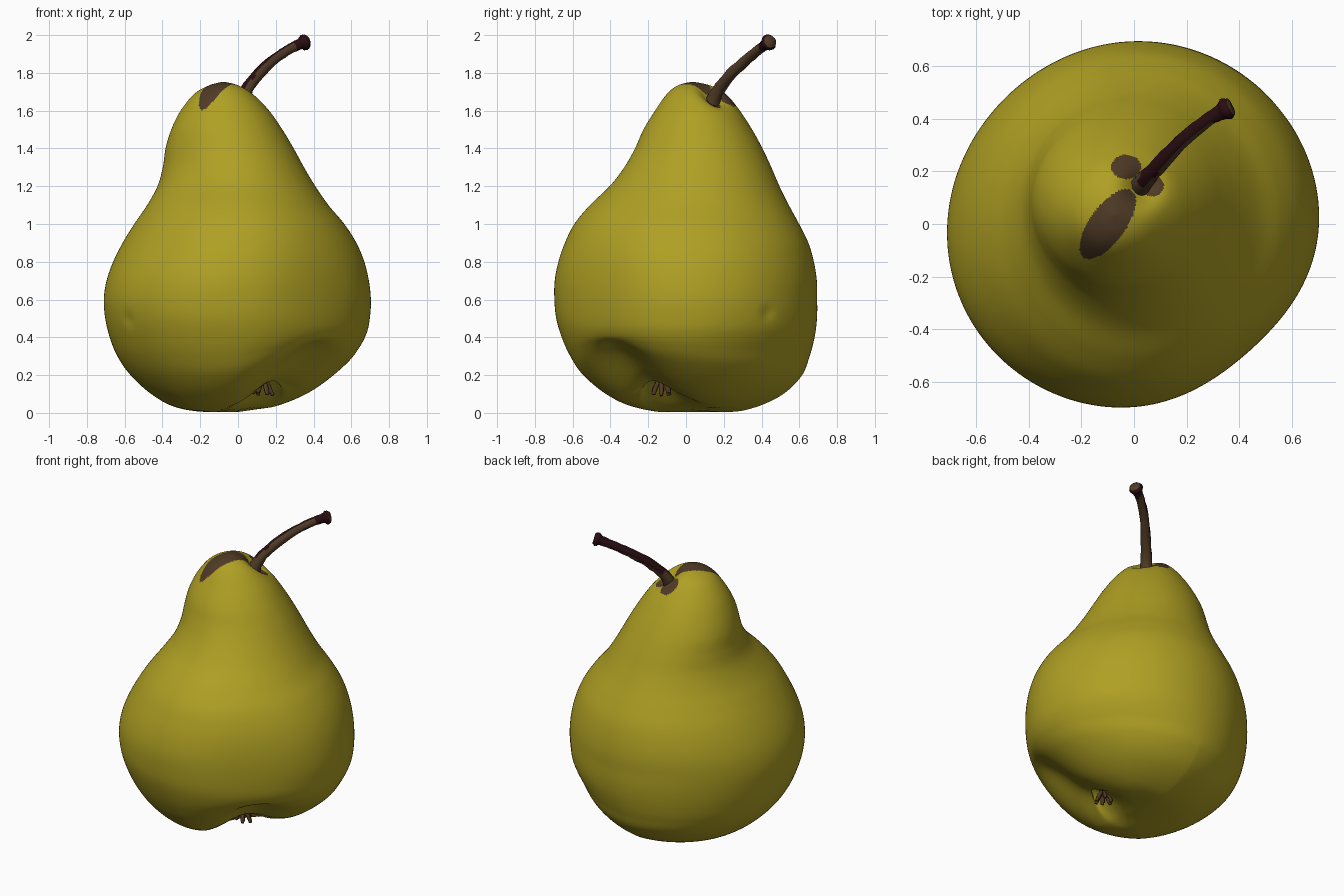
import bpy, bmesh, math, random
from mathutils import Vector

if "Cube" in bpy.data.objects:
    bpy.data.objects.remove(bpy.data.objects["Cube"])

random.seed(4)


def material(name, rgb):
    m = bpy.data.materials.new(name)
    m.diffuse_color = (*rgb, 1)
    m.use_nodes = True
    m.node_tree.nodes["Principled BSDF"].inputs["Base Color"].default_value = m.diffuse_color
    return m


GREEN = material("pear_green", (0.43, 0.35, 0.017))
BROWN = material("russet_brown", (0.08, 0.043, 0.019))
DARK = material("dark_maroon", (0.022, 0.004, 0.006))


def spline(rows, steps):
    """Catmull-Rom interpolation of rows of numbers."""
    out, n = [], len(rows)
    for i in range(n - 1):
        a, b, c, d = (rows[min(max(i + k, 0), n - 1)] for k in (-1, 0, 1, 2))
        for j in range(steps):
            t = j / steps
            out.append([0.5 * (2 * q + (r - p) * t + (2 * p - 5 * q + 4 * r - s) * t * t
                               + (3 * q - p - 3 * r + s) * t ** 3)
                        for p, q, r, s in zip(a, b, c, d)])
    out.append(list(rows[-1]))
    return out


def loft(name, rings, mats, rule):
    """Skin closed rings, cap both ends, choose material index by rule(face)."""
    bm = bmesh.new()
    vs = [[bm.verts.new(p) for p in ring] for ring in rings]
    n = len(vs[0])
    for a, b in zip(vs, vs[1:]):
        for i in range(n):
            k = (i + 1) % n
            bm.faces.new((a[i], a[k], b[k], b[i]))
    bm.faces.new(vs[0][::-1])
    bm.faces.new(vs[-1])
    bmesh.ops.recalc_face_normals(bm, faces=bm.faces)
    bm.normal_update()
    for f in bm.faces:
        f.smooth = True
        f.material_index = rule(f)
    me = bpy.data.meshes.new(name)
    bm.to_mesh(me)
    bm.free()
    for m in mats:
        me.materials.append(m)
    ob = bpy.data.objects.new(name, me)
    bpy.context.collection.objects.link(ob)
    return ob


# --- Pear body: height, then extents -x, +x, -y, +y
PROFILE = [
    (0.055, 0.11, 0.15, -0.15, -0.11), (0.03, 0.03, 0.21, -0.21, -0.03),
    (0.005, -0.15, 0.25, -0.25, 0.22), (0.03, -0.33, 0.37, -0.35, 0.37),
    (0.10, -0.46, 0.49, -0.46, 0.52), (0.20, -0.57, 0.60, -0.56, 0.625),
    (0.30, -0.64, 0.66, -0.62, 0.667), (0.40, -0.68, 0.692, -0.663, 0.69),
    (0.50, -0.703, 0.705, -0.692, 0.70), (0.60, -0.71, 0.709, -0.702, 0.70),
    (0.70, -0.695, 0.698, -0.70, 0.697), (0.80, -0.66, 0.673, -0.68, 0.68),
    (0.90, -0.61, 0.63, -0.645, 0.65), (1.00, -0.55, 0.565, -0.595, 0.60),
    (1.10, -0.485, 0.48, -0.515, 0.545), (1.20, -0.435, 0.41, -0.415, 0.495),
    (1.30, -0.410, 0.35, -0.34, 0.452), (1.40, -0.393, 0.295, -0.28, 0.405),
    (1.50, -0.358, 0.235, -0.23, 0.35), (1.60, -0.305, 0.165, -0.165, 0.285),
    (1.69, -0.23, 0.08, -0.10, 0.21), (1.735, -0.15, 0.005, -0.04, 0.13),
    (1.753, -0.08, -0.07, 0.03, 0.04)]


def bump(x, w):
    return math.exp(-(x / w) ** 2)


def clamp(x):
    return min(max(x, 0), 1)


def fade(z, top):
    t = clamp((top - z) / (top - 0.03))
    return t * t * (3 - 2 * t)


def body_point(row, ang):
    z, x0, x1, y0, y1 = row
    diag = lambda deg: (1 + math.cos(ang - math.radians(deg))) / 2
    k = 1 - 0.075 * diag(-48) ** 12 * bump(z - 0.6, 0.45)     # flatter front right belly
    k -= 0.03 * diag(135) ** 8 * bump(z - 0.5, 0.4)           # flatter back left belly
    k -= 0.05 * diag(45) ** 8 * bump(z - 0.25, 0.16)
    k -= 0.075 * diag(-135) ** 5 * bump(z - 1.33, 0.2)        # deeper waist front left
    k += 0.02 * diag(-140) ** 8 * bump(z - 0.6, 0.4)
    x = (x0 + x1) / 2 + (x1 - x0) / 2 * k * math.cos(ang)
    y = (y0 + y1) / 2 + (y1 - y0) / 2 * k * math.sin(ang)
    # tilted base with a groove running out to the front right
    s, p = (x - y) / math.sqrt(2), (x + y) / math.sqrt(2)
    z += (fade(z, 0.6) * 0.14 * max(x, 0)
          + fade(z, 0.5) * 0.23 * max(s, 0) * bump(p, 0.35)
          + fade(z, 0.35) * 0.08 * clamp((s - 0.06) / 0.2) * bump(p, 0.17))
    # stem hollow
    if z > 1.4:
        z -= 0.065 * bump(math.hypot(x - 0.035, y - 0.14), 0.065)
    # small bruises
    v = Vector((x, y, z))
    for c in ((-0.57, -0.40, 0.50), (0.55, 0.43, 0.53)):
        d = (v - Vector(c)).length
        if d < 0.2:
            v -= Vector((x, y, 0)) * 0.012 * bump(d, 0.04)
    return v


def russet(f):
    c = f.calc_center_median()
    if c.z < 1.5:
        return 0
    for cx, cy, a, b, deg in ((-0.10, 0.0, 0.157, 0.068, 54),
                              (-0.03, 0.217, 0.057, 0.046, 0), (0.07, 0.145, 0.044, 0.04, 0)):
        t = math.radians(deg)
        dx, dy = c.x - cx, c.y - cy
        u = dx * math.cos(t) + dy * math.sin(t)
        w = dy * math.cos(t) - dx * math.sin(t)
        if (u / a) ** 2 + (w / b) ** 2 < 1:
            return 1
    return 0


SEG = 240
loft("pear_body", [[body_point(r, 2 * math.pi * i / SEG) for i in range(SEG)]
                   for r in spline(PROFILE, 12)], [GREEN, BROWN], russet)


# --- Tubes for stem and sepals: path points are x, y, z, radius
def tube(name, path, steps, sides, mats, rule, rough=0.0):
    pts = spline(path, steps)
    rings = []
    for i, p in enumerate(pts):
        a, b = pts[max(i - 1, 0)], pts[min(i + 1, len(pts) - 1)]
        d = (Vector(b[:3]) - Vector(a[:3])).normalized()
        u = d.cross(Vector((0.6, -0.7, 0.3))).normalized()
        w = d.cross(u)
        rings.append([Vector(p[:3]) + (u * math.cos(t) + w * math.sin(t))
                      * p[3] * (1 + random.uniform(-rough, rough))
                      for t in (2 * math.pi * j / sides for j in range(sides))])
    return loft(name, rings, mats, rule)


STEM = [(0.01, 0.125, 1.60, 0.045), (0.04, 0.165, 1.70, 0.034), (0.11, 0.24, 1.795, 0.030),
        (0.195, 0.328, 1.875, 0.027), (0.28, 0.395, 1.93, 0.026), (0.33, 0.425, 1.953, 0.030),
        (0.348, 0.436, 1.96, 0.042), (0.368, 0.446, 1.966, 0.034)]


def stem_colour(f):
    c = f.calc_center_median()
    if len(f.verts) > 4:
        return 0                                   # cut end
    if c.x > 0.31:
        return 1                                   # dark swollen tip
    return int(c.z > 1.73 and f.normal.dot(Vector((-0.4, 0.4, 0.82))) > 0.2)


tube("stem", STEM, 4, 16, [BROWN, DARK], stem_colour, 0.08)

# --- Dried calyx under the base
for i in range(6):
    t = 2 * math.pi * i / 6
    c, s = math.cos(t), math.sin(t)
    tip = random.uniform(0.045, 0.06)
    tube(f"sepal_{i + 1}",
         [(0.13 + 0.02 * c, -0.13 + 0.02 * s, 0.165, 0.012),
          (0.13 + 0.04 * c, -0.13 + 0.04 * s, 0.125, 0.013),
          (0.13 + tip * c, -0.13 + tip * s, 0.09 + random.uniform(0, 0.02), 0.010)],
         3, 6, [BROWN], lambda f: 0, 0.2)
